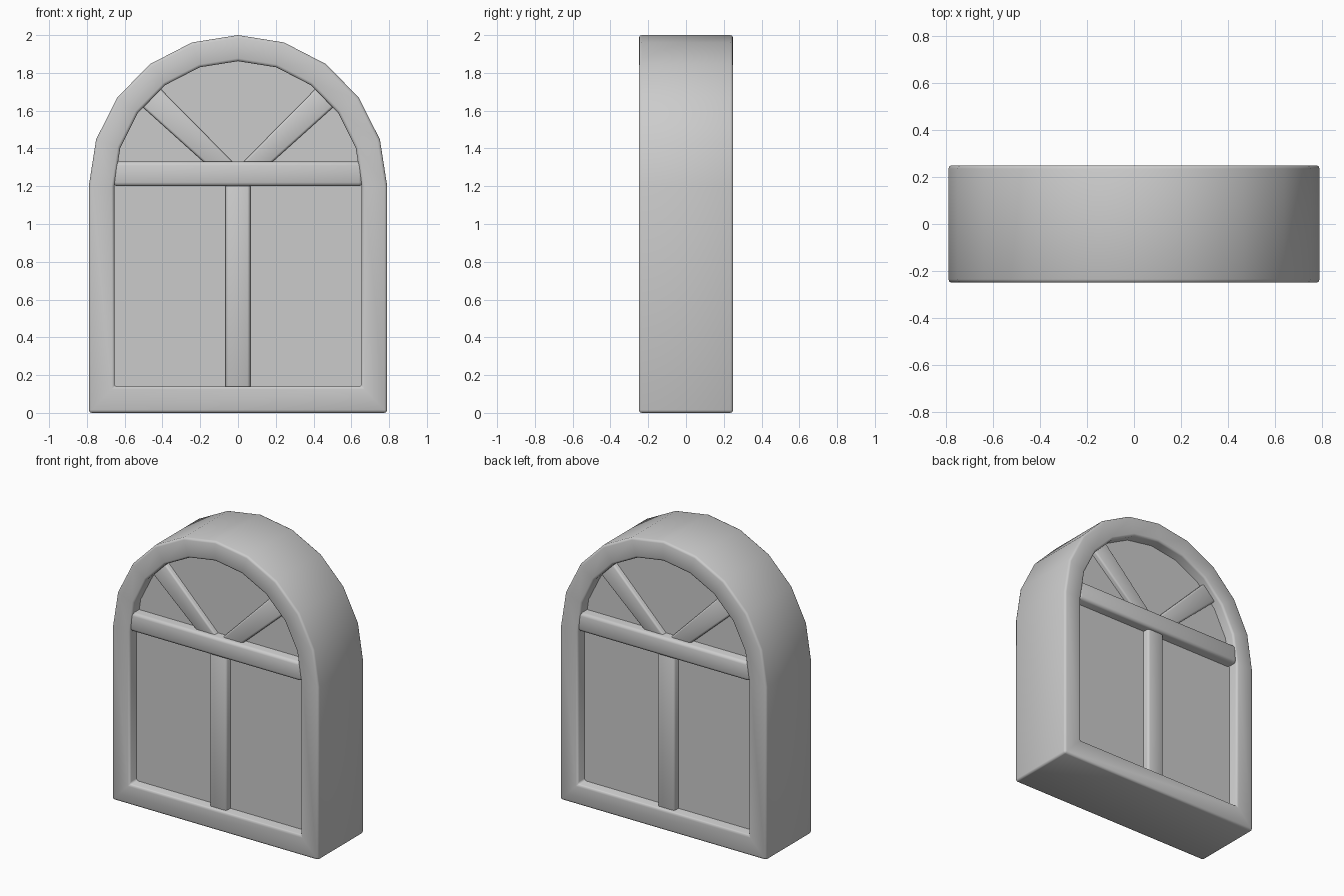
import bpy, bmesh, math

cube = bpy.data.objects.get("Cube")
if cube:
    bpy.data.objects.remove(cube, do_unlink=True)

SPRING = 1.2      # height where the arch begins
GLASS = 0.175     # half thickness of the panes

grey = bpy.data.materials.new("plain grey")
grey.use_nodes = True
colour = (0.6, 0.6, 0.6, 1)
grey.diffuse_color = colour
grey.node_tree.nodes["Principled BSDF"].inputs["Base Color"].default_value = colour


def arch(half_width, rise, bottom, steps=10):
    """Arched outline in x, z, starting at the lower right corner."""
    pts = [(half_width, bottom)]
    for i in range(steps + 1):
        a = math.pi * i / steps
        pts.append((half_width * math.cos(a), SPRING + rise * math.sin(a)))
    return pts + [(-half_width, bottom)]


def finish(name, bm, bevel, segments=2, angle=None):
    bmesh.ops.recalc_face_normals(bm, faces=bm.faces)
    mesh = bpy.data.meshes.new(name)
    bm.to_mesh(mesh)
    bm.free()
    mesh.materials.append(grey)
    obj = bpy.data.objects.new(name, mesh)
    bpy.context.collection.objects.link(obj)
    if bevel:
        mod = obj.modifiers.new("rounded edges", "BEVEL")
        mod.width = bevel
        mod.segments = segments
        mod.limit_method = "ANGLE"
        mod.angle_limit = math.radians(30)
    bpy.ops.object.select_all(action="DESELECT")
    obj.select_set(True)
    bpy.context.view_layer.objects.active = obj
    if angle:
        bpy.ops.object.shade_smooth_by_angle(angle=math.radians(angle))
    else:
        bpy.ops.object.shade_smooth()
    return obj


def prism(name, pts, depth, bevel=0.0):
    """Outline in x, z, extruded evenly to both sides of y = 0."""
    bm = bmesh.new()
    front = [bm.verts.new((x, -depth, z)) for x, z in pts]
    back = [bm.verts.new((x, depth, z)) for x, z in pts]
    bm.faces.new(front)
    bm.faces.new(back[::-1])
    for i in range(len(pts)):
        j = (i + 1) % len(pts)
        bm.faces.new((front[i], back[i], back[j], front[j]))
    return finish(name, bm, bevel, angle=None if bevel else 20)


def box(name, x, z0, z1, depth, bevel):
    return prism(name, [(-x, z0), (x, z0), (x, z1), (-x, z1)], depth, bevel)


# Arched surround: a ring between two outlines
outer, inner = arch(0.79, 0.8, 0), arch(0.655, 0.662, 0.14)
bm = bmesh.new()
loops = [[bm.verts.new((x, y, z)) for x, z in pts]
         for pts, y in ((outer, -0.25), (inner, -0.25), (inner, 0.25), (outer, 0.25))]
for k in range(4):
    a, b = loops[k], loops[(k + 1) % 4]
    for i in range(len(a)):
        j = (i + 1) % len(a)
        bm.faces.new((a[i], a[j], b[j], b[i]))
finish("frame", bm, 0.015)

# Panes, slightly tucked into the surround
prism("glass", arch(0.68, 0.69, 0.11), GLASS)

# Bars
box("transom", 0.66, SPRING, 1.33, 0.245, 0.02)
box("mullion", 0.065, 0.12, 1.22, 0.22, 0.015)
for side, label in ((1, "left"), (-1, "right")):
    fan = [(0.15, 1.3), (0.53, 1.642), (0.435, 1.74), (0.0, 1.3)]
    prism(label + "_fan_bar", [(side * x, z) for x, z in fan], 0.21, 0.012)
